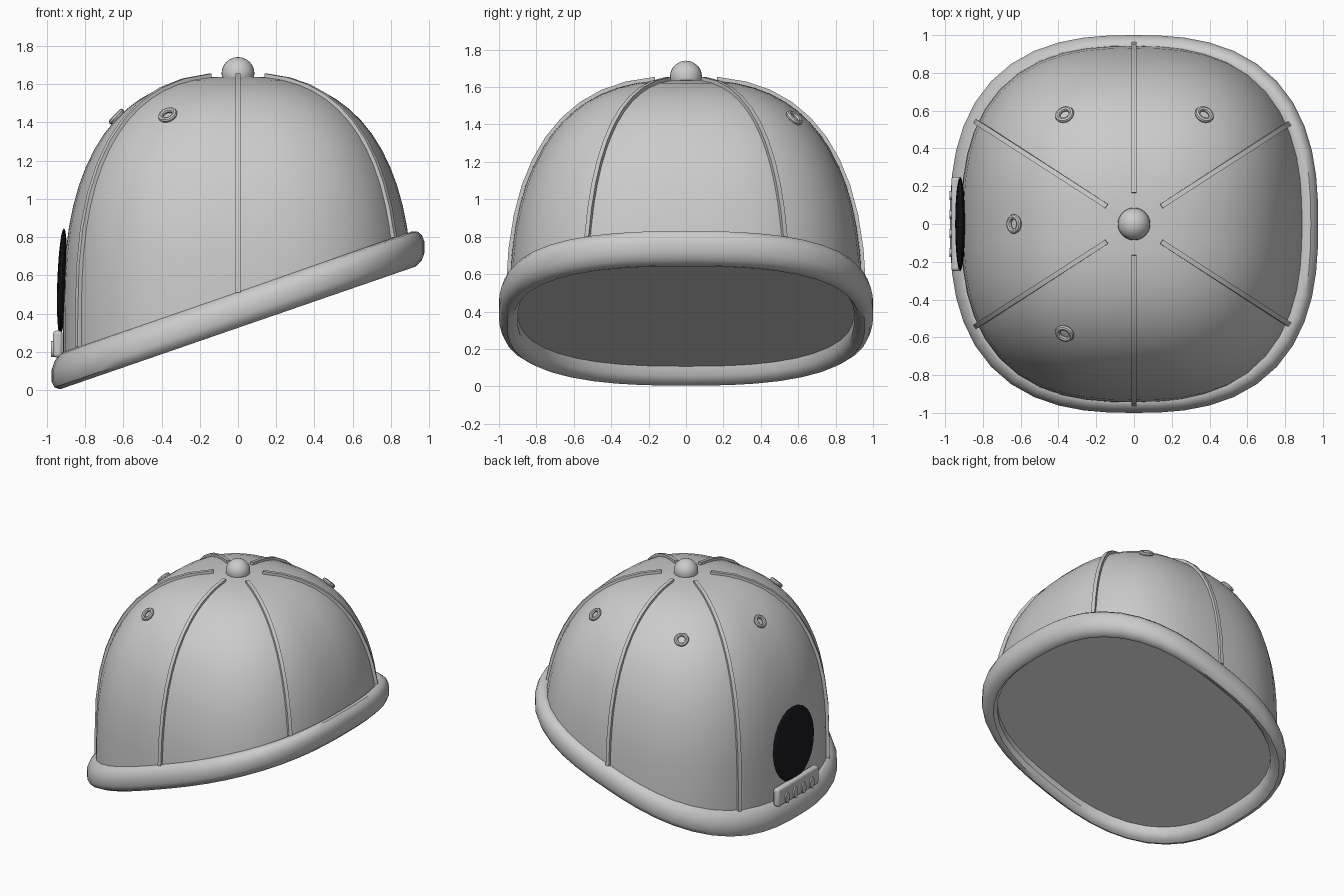
import bpy, bmesh
from math import sin, cos, asin, pi, radians
from mathutils import Vector

if "Cube" in bpy.data.objects:
    bpy.data.objects.remove(bpy.data.objects["Cube"])

N = 2.6                      # superellipse power of plan and profile
A, B = 0.915, 0.945          # crown half widths
Z0, H = 0.35, 1.29           # crown spring height and rise
SLOPE = 0.345                # tilt of the opening


def plan(theta, a, b):
    c, s = cos(theta), sin(theta)
    r = (abs(c / a) ** N + abs(s / b) ** N) ** (-1 / N)
    return Vector((r * c, r * s, 0))


def profile(phi):
    return max(cos(phi), 0) ** (2 / N), Z0 + H * sin(phi) ** (2 / N)


def crown_point(theta, phi):
    s, z = profile(phi)
    p = plan(theta, A, B) * s
    p.z = z
    return p


def crown_normal(p):
    k = N - 1
    h = max(p.z - Z0, 0) / H
    sg = lambda v: 1 if v >= 0 else -1
    return Vector((sg(p.x) * abs(p.x / A) ** k / A,
                   sg(p.y) * abs(p.y / B) ** k / B, h ** k / H)).normalized()


def finish(bm, name, smooth=True):
    bmesh.ops.recalc_face_normals(bm, faces=bm.faces)
    me = bpy.data.meshes.new(name)
    bm.to_mesh(me)
    bm.free()
    ob = bpy.data.objects.new(name, me)
    bpy.context.collection.objects.link(ob)
    if smooth:
        smooth_shade(ob)
    return ob


def smooth_shade(ob, angle=40):
    bpy.ops.object.select_all(action='DESELECT')
    ob.select_set(True)
    bpy.context.view_layer.objects.active = ob
    bpy.ops.object.shade_smooth_by_angle(angle=radians(angle))


def skin(bm, rings, closed=False):
    pairs = list(zip(rings, rings[1:])) + ([(rings[-1], rings[0])] if closed else [])
    for r0, r1 in pairs:
        for i in range(len(r0)):
            j = (i + 1) % len(r0)
            bm.faces.new((r0[i], r0[j], r1[j], r1[i]))


# Crown: superelliptic dome cut by the tilted opening
SEG = 48
bm = bmesh.new()
rings = [[bm.verts.new(plan(2 * pi * i / SEG, A, B) + Vector((0, 0, -0.2))) for i in range(SEG)]]
for k in range(16):
    rings.append([bm.verts.new(crown_point(2 * pi * i / SEG, k / 16 * pi / 2)) for i in range(SEG)])
skin(bm, rings)
top = bm.verts.new((0, 0, Z0 + H))
for i in range(SEG):
    bm.faces.new((rings[-1][i], rings[-1][(i + 1) % SEG], top))
cut = bmesh.ops.bisect_plane(bm, geom=bm.verts[:] + bm.edges[:] + bm.faces[:],
                             plane_co=(0, 0, 0.41), plane_no=(-SLOPE, 0, 1), clear_inner=True)
bmesh.ops.edgeloop_fill(bm, edges=[e for e in cut['geom_cut'] if isinstance(e, bmesh.types.BMEdge)])
finish(bm, "crown")

# Rolled band around the opening
section = [(.90, .42), (.90, .36), (.925, .33), (.955, .325), (.985, .345), (1, .38),
           (1, .44), (.985, .48), (.96, .507), (.93, .515), (.90, .50)]
bm = bmesh.new()
rings = []
for s, c in section:
    ring = []
    for i in range(SEG):
        p = plan(2 * pi * i / SEG, 0.975, 1.0) * s
        p.z = c + SLOPE * p.x
        ring.append(bm.verts.new(p))
    rings.append(ring)
skin(bm, rings, closed=True)
finish(bm, "brim_band")

# Raised seams between the panels
for n, deg in enumerate((33, 90, 147, 213, 270, 327)):
    th = radians(deg)
    edge = plan(th, A, B)
    zend = 0.51 + SLOPE * edge.x
    end = asin((max(zend - Z0, 0) / H) ** (N / 2))
    pts = [crown_point(th, 1.467 + (end - 1.467) * k / 10) for k in range(11)]
    if zend < Z0:
        pts.append(Vector((edge.x, edge.y, zend)))
    side = Vector((-sin(th), cos(th), 0)) * 0.013
    bm = bmesh.new()
    rings = []
    for p in pts:
        nr = crown_normal(p)
        lo, hi = p - nr * 0.015, p + nr * 0.02
        rings.append([bm.verts.new(v) for v in (lo - side, lo + side, hi + side, hi - side)])
    skin(bm, rings)
    bm.faces.new(rings[0])
    bm.faces.new(rings[-1])
    finish(bm, f"seam_{n + 1}")

# Top button
bpy.ops.mesh.primitive_uv_sphere_add(segments=24, ring_count=12, radius=0.086, location=(0, 0, 1.655))
button = bpy.context.object
button.name = "top_button"
smooth_shade(button)

# Eyelets lying on the crown surface
for n, (x, y) in enumerate([(-.365, .575), (.37, .575), (-.365, -.575), (-.63, 0)]):
    s = abs(x / A) ** N + abs(y / B) ** N
    p = Vector((x, y, Z0 + H * (1 - s) ** (1 / N)))
    nr = crown_normal(p)
    bpy.ops.mesh.primitive_torus_add(major_segments=20, minor_segments=8, major_radius=0.038,
                                     minor_radius=0.014, location=p + nr * 0.008,
                                     rotation=nr.to_track_quat('Z', 'Y').to_euler())
    eyelet = bpy.context.object
    eyelet.name = f"eyelet_{n + 1}"
    smooth_shade(eyelet)

# Dark opening above the strap
bpy.ops.mesh.primitive_uv_sphere_add(segments=20, ring_count=12, radius=1, location=(-.92, 0, .565),
                                     rotation=(0, radians(2), 0))
gap = bpy.context.object
gap.name = "back_opening"
gap.scale = (.025, .25, .28)
smooth_shade(gap)
dark = bpy.data.materials.new("dark")
dark.diffuse_color = (0.01, 0.01, 0.015, 1)
dark.use_nodes = True
dark.node_tree.nodes["Principled BSDF"].inputs["Base Color"].default_value = dark.diffuse_color
gap.data.materials.append(dark)

# Adjuster strap with four studs
bpy.ops.mesh.primitive_cube_add(size=1, location=(-.942, 0, .24))
strap = bpy.context.object
strap.name = "adjuster_strap"
strap.scale = (.05, .5, .14)
bpy.ops.object.transform_apply(location=False, rotation=False, scale=True)
bev = strap.modifiers.new("bevel", 'BEVEL')
bev.width, bev.segments = 0.018, 3
smooth_shade(strap)
for n in range(4):
    bpy.ops.mesh.primitive_cylinder_add(vertices=16, radius=1, depth=2, rotation=(0, pi / 2, 0),
                                        location=(-.965, -.15 + .1 * n, .215))
    stud = bpy.context.object
    stud.name = f"strap_stud_{n + 1}"
    stud.scale = (.042, .024, .013)
    smooth_shade(stud)
